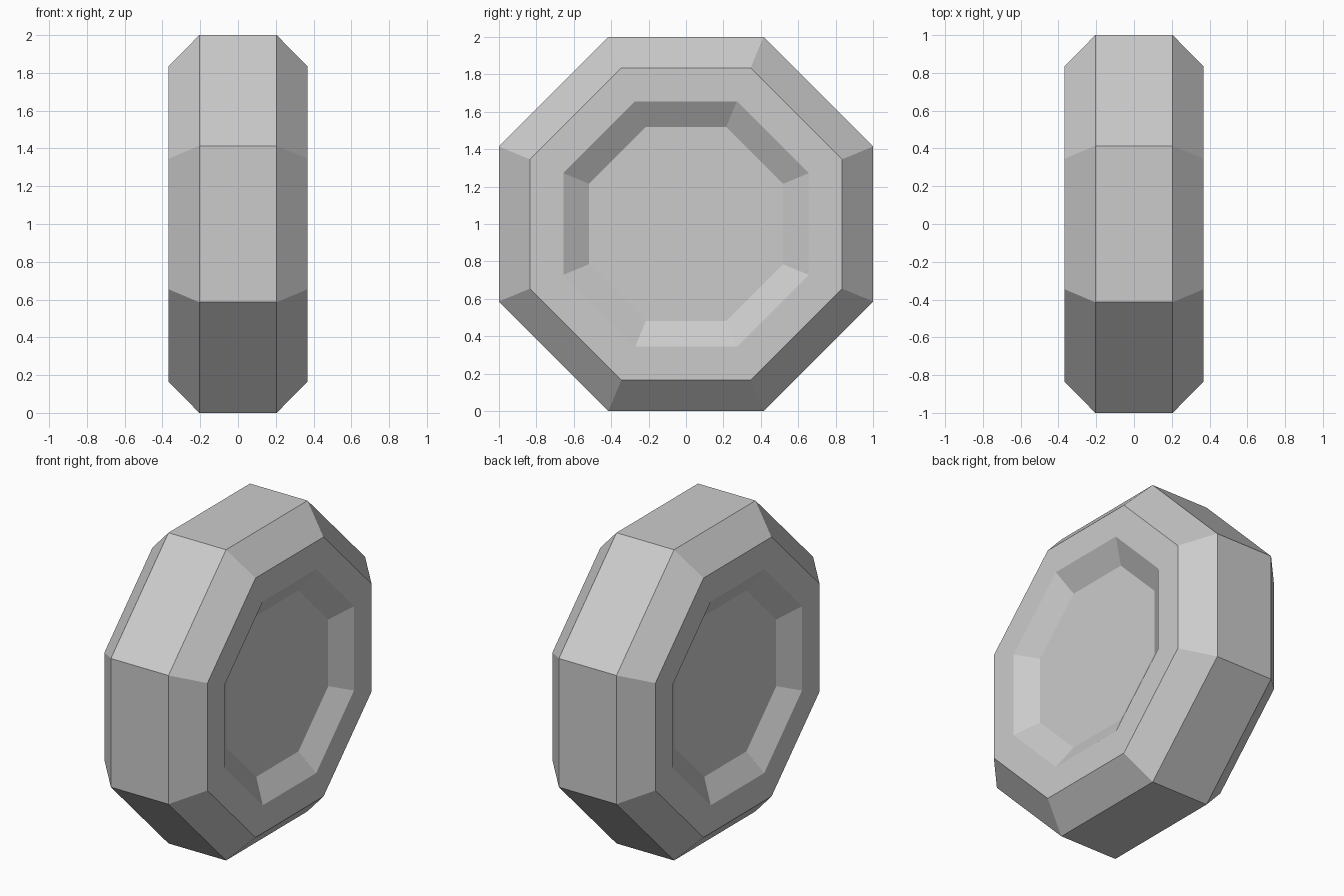
import bpy, bmesh, math

if "Cube" in bpy.data.objects:
    bpy.data.objects.remove(bpy.data.objects["Cube"])

SIDES = 8
# Half profile from the hub floor outwards: (x, distance from axis to flat)
half = [(0.28, 0.518), (0.367, 0.656), (0.367, 0.835), (0.205, 1.0)]
profile = half + [(-x, a) for x, a in reversed(half)]

bm = bmesh.new()


def octagon_ring(x, apothem):
    r = apothem / math.cos(math.pi / SIDES)
    angles = [(i + 0.5) * 2 * math.pi / SIDES for i in range(SIDES)]
    return [bm.verts.new((x, r * math.cos(t), 1 + r * math.sin(t))) for t in angles]


# Tread, bevels, side walls and recess slopes
rings = [octagon_ring(x, a) for x, a in profile]
for a, b in zip(rings, rings[1:]):
    for i in range(SIDES):
        j = (i + 1) % SIDES
        bm.faces.new((a[i], a[j], b[j], b[i]))

# Recessed hub floors on both sides
bm.faces.new(rings[0])
bm.faces.new(rings[-1])
bmesh.ops.recalc_face_normals(bm, faces=bm.faces[:])

mesh = bpy.data.meshes.new("wheel")
bm.to_mesh(mesh)
bm.free()
bpy.context.collection.objects.link(bpy.data.objects.new("wheel", mesh))
